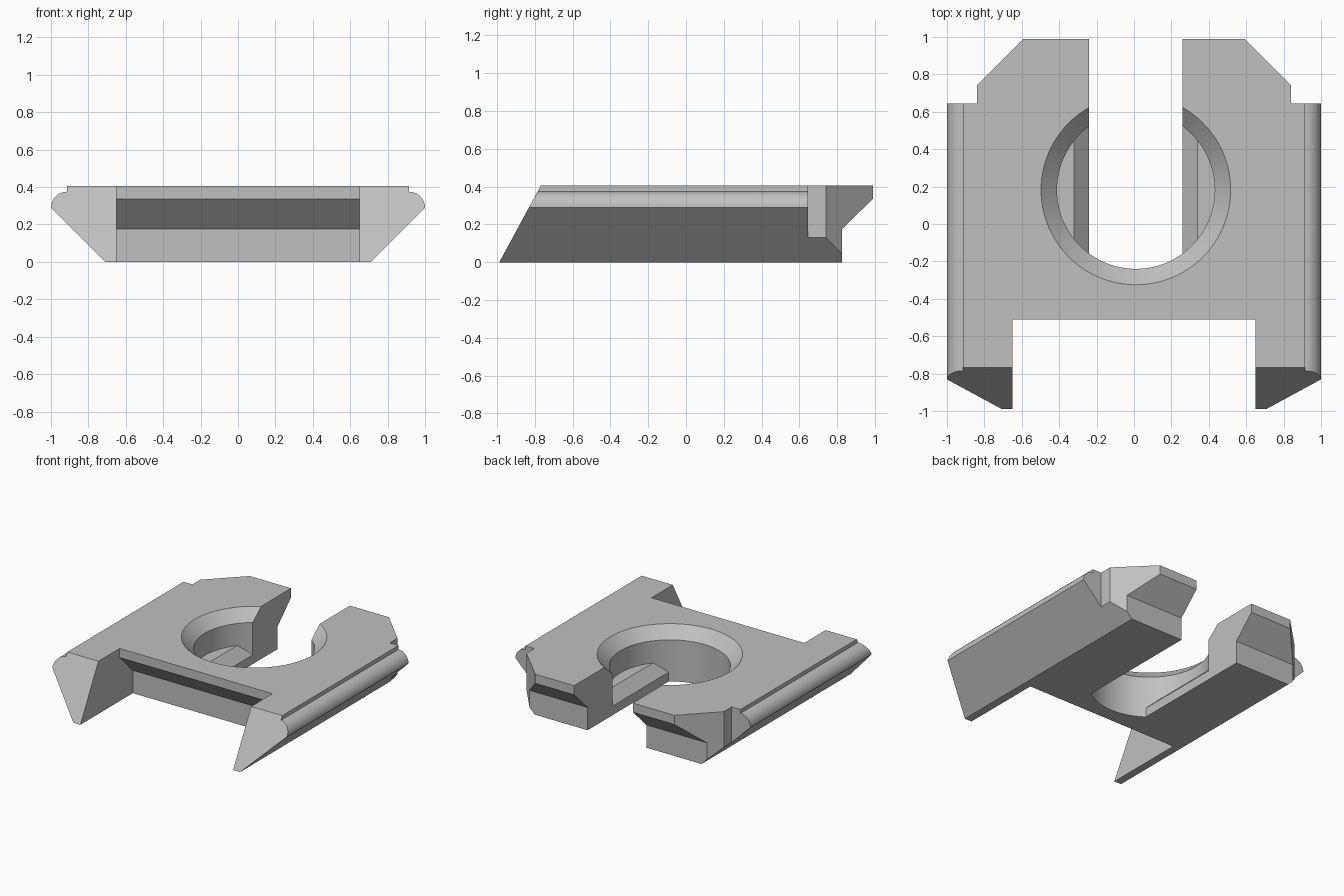
import bpy, bmesh, math
from mathutils import Vector

cube = bpy.data.objects.get("Cube")
if cube:
    bpy.data.objects.remove(cube, do_unlink=True)

grey = bpy.data.materials.new("plain_grey")
grey.use_nodes = True
colour = (0.53, 0.53, 0.53, 1)
grey.diffuse_color = colour
grey.node_tree.nodes["Principled BSDF"].inputs["Base Color"].default_value = colour


def finish(name, bm):
    bmesh.ops.recalc_face_normals(bm, faces=bm.faces)
    mesh = bpy.data.meshes.new(name)
    bm.to_mesh(mesh)
    bm.free()
    mesh.materials.append(grey)
    obj = bpy.data.objects.new(name, mesh)
    bpy.context.collection.objects.link(obj)
    return obj


def prism(name, points, axis, start, end):
    """Extrude a 2D profile along one axis; the other two keep their order."""
    bm = bmesh.new()
    verts = []
    for p in points:
        co = list(p)
        co.insert(axis, start)
        verts.append(bm.verts.new(co))
    face = bm.faces.new(verts)
    ext = bmesh.ops.extrude_face_region(bm, geom=[face])
    move = Vector((0, 0, 0))
    move[axis] = end - start
    bmesh.ops.translate(bm, vec=move, verts=[g for g in ext["geom"] if isinstance(g, bmesh.types.BMVert)])
    return finish(name, bm)


def lathe(name, profile, centre, sides):
    """Stack rings of (radius, height) into a closed turned solid."""
    bm = bmesh.new()
    rings = []
    for r, z in profile:
        rings.append([bm.verts.new((centre[0] + r * math.cos(math.tau * i / sides),
                                    centre[1] + r * math.sin(math.tau * i / sides), z))
                      for i in range(sides)])
    for low, high in zip(rings, rings[1:]):
        for i in range(sides):
            j = (i + 1) % sides
            bm.faces.new((low[i], low[j], high[j], high[i]))
    bm.faces.new(rings[0])
    bm.faces.new(rings[-1])
    return finish(name, bm)


def combine(target, tool, operation):
    mod = target.modifiers.new(operation.lower(), 'BOOLEAN')
    mod.operation = operation
    mod.solver = 'EXACT'
    mod.object = tool
    bpy.context.view_layer.objects.active = target
    bpy.ops.object.modifier_apply(modifier=mod.name)
    bpy.data.objects.remove(tool, do_unlink=True)


def mirrored(half):
    return half + [(-x, v) for x, v in reversed(half)]


TOP, MID, STEP = 0.405, 0.335, 0.175
LOW, HIGH = -0.1, 0.5          # cutter overshoot

# Body: sloping flanks, rounded side ribs, raised top
rib = [(0.915 + 0.085 * math.cos(a), 0.29 + 0.085 * math.sin(a))
       for a in [math.pi / 2 * i / 12 for i in range(13)]]
body = prism("clamp_body", mirrored([(0.71, 0)] + rib + [(0.915, TOP)]), 1, -1.2, 1.2)

# Slanted front end and undercut back end
combine(body, prism("side_trim", [
    (-1.042, LOW), (0.825, LOW), (0.825, STEP), (0.988, MID), (0.988, HIGH), (-0.717, HIGH)],
    0, -1.5, 1.5), 'INTERSECT')

# Chamfered back corners with side shoulders
combine(body, prism("plan_trim", mirrored([
    (1.2, -1.3), (1.2, 0.645), (0.84, 0.645), (0.84, 0.74), (0.48, 1.1)]),
    2, LOW, HIGH), 'INTERSECT')

# Front notch under an overhanging lip
combine(body, prism("front_notch", [
    (-1.3, LOW), (-0.35, LOW), (-0.35, STEP), (-0.51, MID), (-0.51, HIGH), (-1.3, HIGH)],
    0, -0.65, 0.65), 'DIFFERENCE')

# Countersunk hole with bevelled ledges beside the slot
cx, cy, half = 0.01, 0.182, 0.25
hole = lathe("hole_cutter", [(0.422, LOW), (0.422, 0.32), (0.507, TOP), (0.602, HIGH)], (cx, cy), 96)
channel = mirrored([(half, -0.2), (half, 0.07), (half + 0.08, 0.15), (0.9, 0.15), (0.9, 0.7)])
combine(hole, prism("ledge_trim", [(cx + x, z) for x, z in channel], 1, -1, 1.2), 'INTERSECT')
combine(body, hole, 'DIFFERENCE')

# Open slot from the hole to the back
combine(body, prism("slot_cutter", [
    (cx - half, cy), (cx + half, cy), (cx + half, 1.3), (cx - half, 1.3)],
    2, LOW, HIGH), 'DIFFERENCE')

bpy.ops.object.select_all(action='DESELECT')
body.select_set(True)
bpy.context.view_layer.objects.active = body
bpy.ops.object.shade_smooth_by_angle(angle=math.radians(25))
